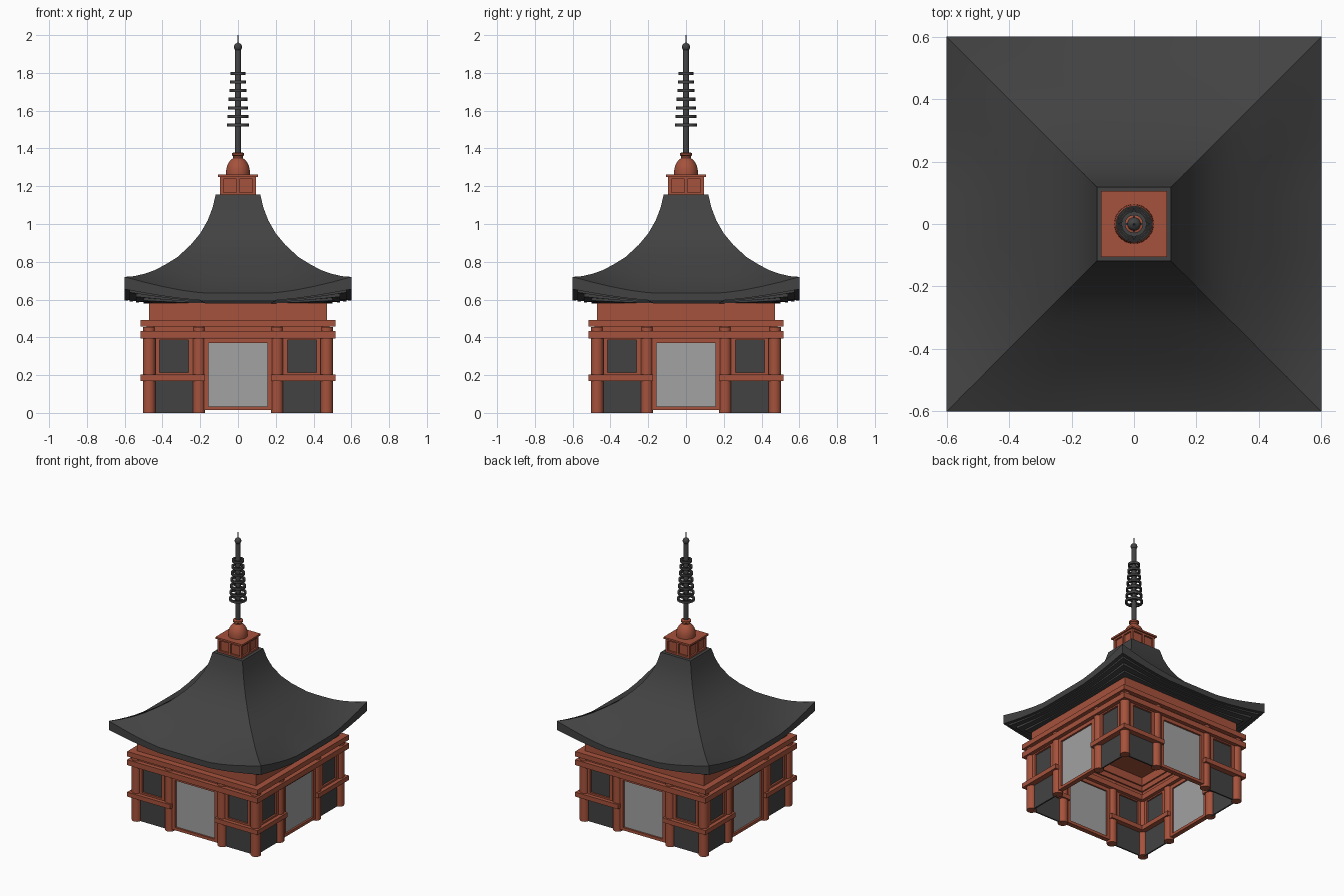
import bpy, bmesh, math
from mathutils import Matrix, Vector

if "Cube" in bpy.data.objects:
    bpy.data.objects.remove(bpy.data.objects["Cube"])


def material(name, rgb):
    m = bpy.data.materials.new(name)
    m.diffuse_color = (*rgb, 1)
    m.use_nodes = True
    m.node_tree.nodes["Principled BSDF"].inputs["Base Color"].default_value = m.diffuse_color
    return m


RED = material("red_wood", (0.38, 0.085, 0.045))
DARK = material("dark_tile", (0.055, 0.055, 0.055))
PALE = material("pale_door", (0.36, 0.36, 0.36))


def finish(name, bm, mat, smooth=False):
    bmesh.ops.recalc_face_normals(bm, faces=bm.faces)
    me = bpy.data.meshes.new(name)
    bm.to_mesh(me)
    bm.free()
    ob = bpy.data.objects.new(name, me)
    bpy.context.collection.objects.link(ob)
    me.materials.append(mat)
    if smooth:
        bpy.ops.object.select_all(action='DESELECT')
        ob.select_set(True)
        bpy.context.view_layer.objects.active = ob
        bpy.ops.object.shade_smooth_by_angle(angle=math.radians(35))
    return ob


def four_boxes(name, boxes, mat):
    """Boxes (x0, x1, y0, y1, z0, z1) on the front side, repeated on all four sides."""
    bm = bmesh.new()
    for k in range(4):
        rot = Matrix.Rotation(k * math.pi / 2, 4, 'Z')
        for x0, x1, y0, y1, z0, z1 in boxes:
            mid = Vector(((x0 + x1) / 2, (y0 + y1) / 2, (z0 + z1) / 2))
            m = rot @ Matrix.Translation(mid) @ Matrix.Diagonal((x1 - x0, y1 - y0, z1 - z0, 1))
            bmesh.ops.create_cube(bm, size=1, matrix=m)
    return finish(name, bm, mat)


def lathe(name, pts, mat, n=32, closed=False):
    """Turn a (radius, z) profile; n=4 gives square parts measured by half width."""
    bm = bmesh.new()
    k, a0 = (math.sqrt(2), math.pi / 4) if n == 4 else (1, 0)
    loops = [[bm.verts.new((r * k * math.cos(a0 + 2 * math.pi * i / n),
                            r * k * math.sin(a0 + 2 * math.pi * i / n), z))
              for i in range(n)] for r, z in pts]
    pairs = list(zip(loops, loops[1:] + loops[:1])) if closed else list(zip(loops, loops[1:]))
    for a, b in pairs:
        for i in range(n):
            j = (i + 1) % n
            bm.faces.new((a[i], a[j], b[j], b[i]))
    if not closed:
        bm.faces.new(loops[0])
        bm.faces.new(loops[-1])
    return finish(name, bm, mat, n > 4)


def square_ring(name, inner, outer, z0, z1, mat=RED):
    return lathe(name, [(outer, z0), (outer, z1), (inner, z1), (inner, z0)], mat, 4, True)


# Columns: corner columns and one pair beside each door
bm = bmesh.new()
C, D = 0.47, 0.207
spots = [(sx * C, sy * C) for sx in (-1, 1) for sy in (-1, 1)]
spots += [p for s in (-1, 1) for t in (-1, 1) for p in ((s * C, t * D), (s * D, t * C))]
for x, y in spots:
    bmesh.ops.create_cone(bm, cap_ends=True, segments=20, radius1=0.033, radius2=0.033,
                          depth=0.455, matrix=Matrix.Translation((x, y, 0.2275)))
finish("columns", bm, RED, True)

# Dark wall panels
four_boxes("wall_panels", [(s * 0.34 - 0.125, s * 0.34 + 0.125, -0.475, -0.465, 0, 0.4)
                           for s in (-1, 1)], DARK)

# Window frames on the upper panels
frames = []
for s in (-1, 1):
    c = s * 0.338
    frames += [(c - 0.1, c - 0.077, -0.488, -0.455, 0.2, 0.4),
               (c + 0.077, c + 0.1, -0.488, -0.455, 0.2, 0.4),
               (c - 0.077, c + 0.077, -0.488, -0.455, 0.2, 0.214),
               (c - 0.077, c + 0.077, -0.488, -0.455, 0.386, 0.4)]
four_boxes("window_frames", frames, RED)

# Doors and door frames
four_boxes("doors", [(-0.157, 0.157, -0.475, -0.465, 0.03, 0.375)], PALE)
four_boxes("door_frames", [(-0.18, -0.155, -0.488, -0.455, 0.015, 0.4),
                           (0.155, 0.18, -0.488, -0.455, 0.015, 0.4),
                           (-0.155, 0.155, -0.488, -0.455, 0.015, 0.035),
                           (-0.155, 0.155, -0.488, -0.455, 0.37, 0.4)], RED)

# Waist rails wrapping the corners, open at the doors
four_boxes("waist_rails", [(0.175, 0.515, -0.515, -0.43, 0.17, 0.202),
                           (-0.43, -0.175, -0.515, -0.43, 0.17, 0.202)], RED)

# Head beams, frieze and ceiling
square_ring("lower_head_beam", 0.43, 0.515, 0.395, 0.433)
square_ring("beam_spacer", 0.44, 0.485, 0.433, 0.457)
square_ring("upper_head_beam", 0.43, 0.515, 0.457, 0.492)
square_ring("frieze", 0.42, 0.47, 0.492, 0.582)
lathe("ceiling", [(0.42, 0.55), (0.42, 0.57)], RED, 4)

# Curved roof: rows of (half width, height at mid side, extra lift at the corner)
top = [(0.118, 1.155), (0.135, 1.085), (0.16, 1.02), (0.2, 0.95), (0.25, 0.89),
       (0.32, 0.825), (0.386, 0.775), (0.44, 0.732), (0.49, 0.697), (0.55, 0.66), (0.6, 0.635)]
rows = [(w, z, 0.085 * max(0, (w - 0.33) / 0.27) ** 1.4) for w, z in top]
rows += [(0.6, 0.595, 0.06), (0.575, 0.597, 0.055), (0.575, 0.59, 0.048), (0.54, 0.592, 0.04),
         (0.54, 0.585, 0.03), (0.5, 0.587, 0.022), (0.5, 0.58, 0.015), (0.44, 0.58, 0)]
N = 12
bm = bmesh.new()
loops = []
for w, z, lift in rows:
    loop = []
    for k in range(4):
        rot = Matrix.Rotation(k * math.pi / 2, 3, 'Z')
        for i in range(N):
            u = 2 * i / N - 1
            rise = lift * max(0, (abs(u) - 0.3) / 0.7) ** 1.4
            loop.append(bm.verts.new(rot @ Vector((u * w, -w, z + rise))))
    loops.append(loop)
for a, b in zip(loops, loops[1:]):
    for i in range(4 * N):
        j = (i + 1) % (4 * N)
        bm.faces.new((a[i], a[j], b[j], b[i]))
bm.faces.new(loops[0])
bm.faces.new(loops[-1])
finish("roof", bm, DARK, True)

# Pedestal box with two framed panels per side
lathe("pedestal_core", [(0.083, 1.15), (0.083, 1.25)], RED, 4)
four_boxes("pedestal_frame", [(-0.095, -0.078, -0.095, -0.078, 1.15, 1.25),
                              (-0.008, 0.008, -0.095, -0.08, 1.165, 1.24),
                              (-0.078, 0.078, -0.095, -0.08, 1.15, 1.167),
                              (-0.078, 0.078, -0.095, -0.08, 1.238, 1.25)], RED)
lathe("pedestal_cap", [(0.105, 1.25), (0.105, 1.262)], RED, 4)

# Dome with flared neck
dome = [(0.063 * math.cos(a), 1.275 + 0.08 * math.sin(a))
        for a in [math.radians(d) for d in range(0, 66, 11)]]
lathe("dome", [(0.063, 1.262)] + dome + [(0.025, 1.35), (0.027, 1.36), (0.033, 1.364),
                                         (0.033, 1.374), (0.026, 1.378)], RED)

# Spire pole with ball and needle tip
ball = [(0.022 * math.cos(a), 1.937 + 0.022 * math.sin(a))
        for a in [math.radians(d) for d in range(-45, 80, 15)]]
lathe("spire_pole", [(0.016, 1.37), (0.016, 1.92)] + ball + [(0.003, 1.962), (0.002, 2.0)], DARK, 20)

# Seven hoops on the pole, each held by four spokes
for i in range(7):
    z, r = 1.523 + i * 0.0458, 0.058 - i * 0.003
    lathe(f"spire_hoop_{i + 1}", [(r, z - 0.008), (r, z + 0.008),
                                  (r - 0.012, z + 0.008), (r - 0.012, z - 0.008)], DARK, 28, True)
    four_boxes(f"hoop_spokes_{i + 1}", [(-0.004, 0.004, -r + 0.006, -0.012, z - 0.005, z + 0.005)], DARK)
